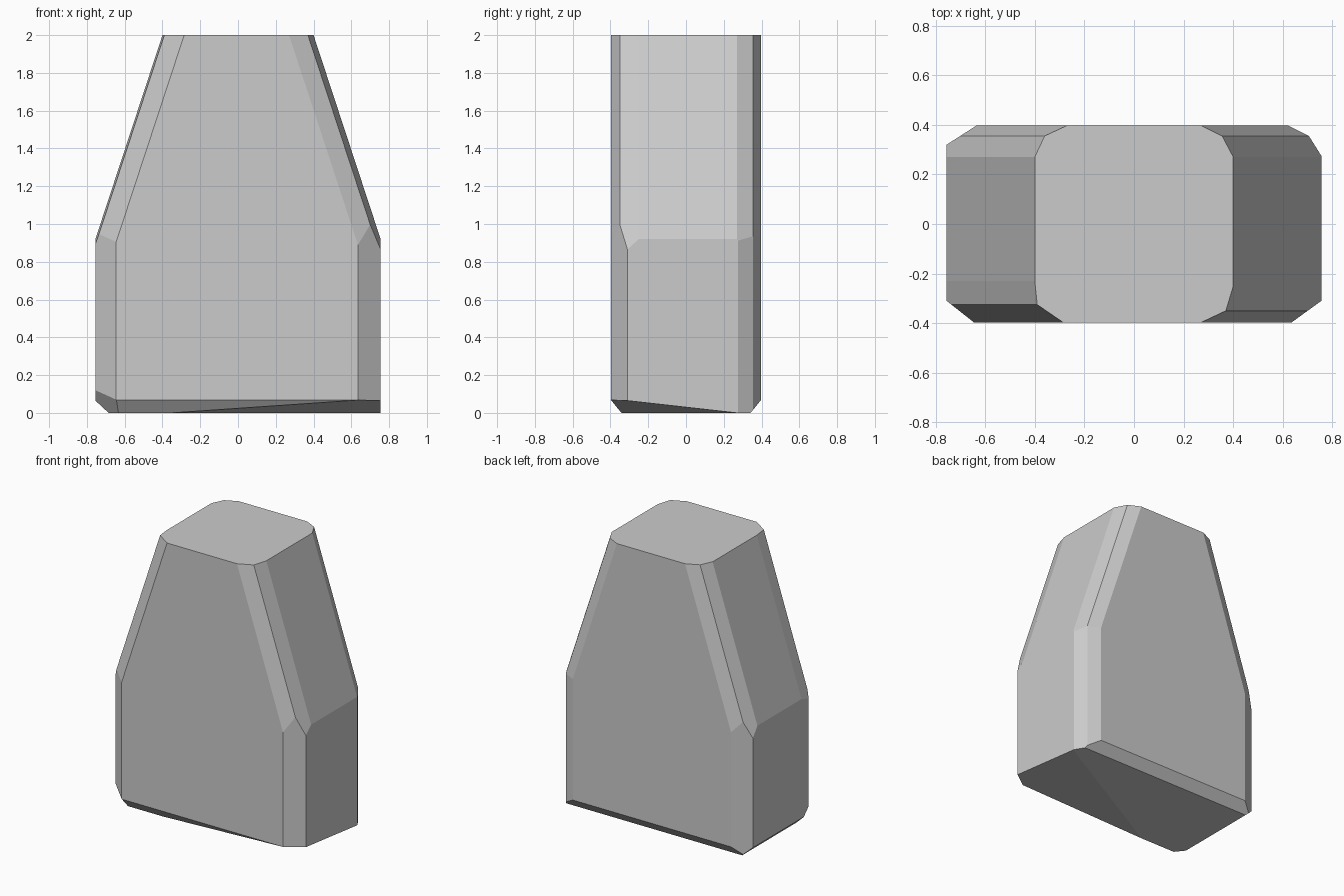
import bpy
import bmesh
from mathutils import Vector

cube = bpy.data.objects.get("Cube")
if cube:
    bpy.data.objects.remove(cube)

HALF_X, HALF_Y, HEIGHT = 0.755, 0.397, 2
SHOULDER, TOP_X = 0.92, 0.4
CENTRE = Vector((0, 0, HEIGHT / 2))
DOWN = Vector((0, 0, -1))

bm = bmesh.new()
bmesh.ops.create_cube(bm, size=1)
bmesh.ops.scale(bm, vec=(HALF_X * 2, HALF_Y * 2, HEIGHT), verts=bm.verts)
bmesh.ops.translate(bm, vec=CENTRE, verts=bm.verts)


def cut(point, along_a, along_b):
    """Slice off everything outside the plane and close the gap."""
    point = Vector(point)
    normal = Vector(along_a).cross(Vector(along_b)).normalized()
    if normal.dot(CENTRE - point) > 0:
        normal.negate()
    geom = bm.verts[:] + bm.edges[:] + bm.faces[:]
    res = bmesh.ops.bisect_plane(bm, geom=geom, plane_co=point, plane_no=normal,
                                 dist=1e-5, clear_outer=True)
    edges = [e for e in res["geom_cut"] if isinstance(e, bmesh.types.BMEdge)]
    bmesh.ops.holes_fill(bm, edges=[e for e in edges if e.is_boundary])


def slice_plan(outline, z, direction):
    """Cut along each segment of a plan outline, swept in one direction."""
    points = [Vector((x, y, z)) for x, y in outline]
    for a, b in zip(points, points[1:]):
        cut(a, b - a, direction)


def slope(side):
    return Vector((side * (HALF_X - TOP_X), 0, SHOULDER - HEIGHT))


# Tapered upper sides
for side in (-1, 1):
    cut((side * TOP_X, 0, HEIGHT), (0, 1, 0), slope(side))

# Chamfers running down the tapered corners
for outline in (
    [(-0.285, -HALF_Y), (-0.39, -0.325), (-TOP_X, -0.23)],
    [(0.27, -HALF_Y), (0.37, -0.35), (TOP_X, -0.25)],
    [(0.27, HALF_Y), (0.355, 0.355), (TOP_X, 0.27)],
    [(-0.27, HALF_Y), (-0.36, 0.355), (-TOP_X, 0.27)],
):
    slice_plan(outline, HEIGHT, slope(1 if outline[0][0] > 0 else -1))

# Chamfers on the upright corners
for outline in (
    [(-0.645, -HALF_Y), (-HALF_X, -0.31)],
    [(0.635, -HALF_Y), (HALF_X, -0.31)],
    [(0.62, HALF_Y), (0.705, 0.355), (HALF_X, 0.275)],
    [(-0.635, HALF_Y), (-HALF_X, 0.32)],
):
    slice_plan(outline, 0, DOWN)

# Chamfers around the foot, front, back and one end
for side in (-1, 1):
    cut((0, side * HALF_Y, 0.068), (1, 0, 0), (0, -side * 0.055, -0.068))
cut((-HALF_X, 0, 0.065), (0, 1, 0), (0.07, 0, -0.065))

# Small chipped corner and the slanted underside
cut((-0.645, -HALF_Y, 0.07), (-0.11, 0.087, 0.05), (0, 1, -1))
cut((HALF_X, 0.27, 0), (-1.105, -0.61, 0), (0, -0.58, 0.065))

bmesh.ops.remove_doubles(bm, verts=bm.verts, dist=0.002)
bmesh.ops.recalc_face_normals(bm, faces=bm.faces)

mesh = bpy.data.meshes.new("stone_block")
bm.to_mesh(mesh)
bm.free()
block = bpy.data.objects.new("stone_block", mesh)
bpy.context.collection.objects.link(block)

# Plain grey stone
grey = bpy.data.materials.new("stone_grey")
grey.use_nodes = True
colour = (0.6, 0.6, 0.6, 1)
grey.diffuse_color = colour
grey.node_tree.nodes["Principled BSDF"].inputs["Base Color"].default_value = colour
mesh.materials.append(grey)
